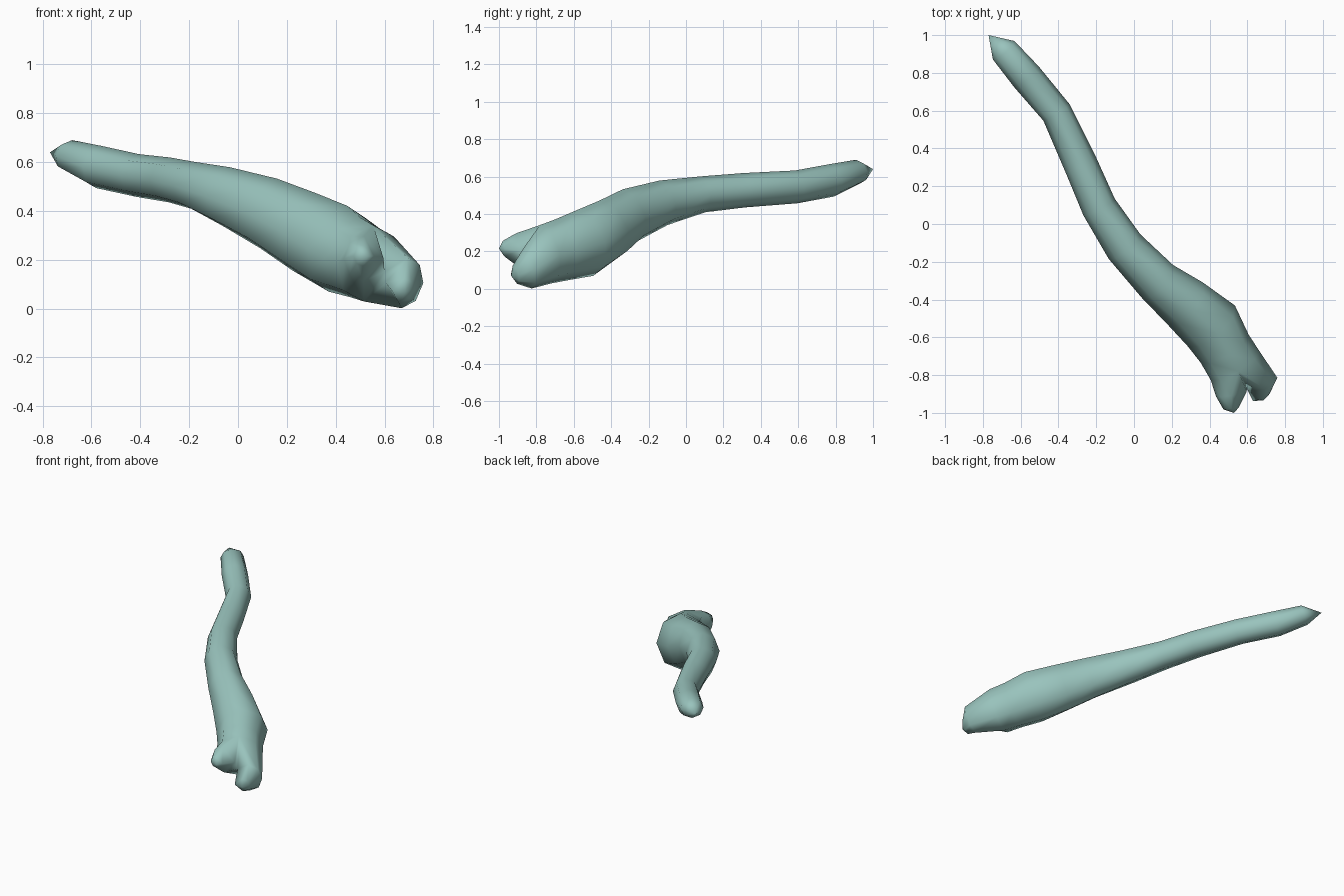
import bpy, bmesh
from math import sin, cos, radians
from mathutils import Vector

cube = bpy.data.objects.get("Cube")
if cube:
    bpy.data.objects.remove(cube, do_unlink=True)

mat = bpy.data.materials.new("pale_teal")
mat.use_nodes = True
colour = (0.32, 0.55, 0.51, 1)
mat.diffuse_color = colour
mat.node_tree.nodes["Principled BSDF"].inputs["Base Color"].default_value = colour

bm = bmesh.new()


def add_ring(centre, direction, width, height, angles):
    """Elliptical ring of vertices facing along a direction."""
    t = Vector(direction).normalized()
    side = t.cross(Vector((0, 0, 1))).normalized()
    up = side.cross(t)
    return [bm.verts.new(Vector(centre) + side * width * cos(radians(a))
                         + up * height * sin(radians(a))) for a in angles]


def bridge(a, b):
    n = len(a)
    for i in range(n):
        j = (i + 1) % n
        bm.faces.new((a[i], a[j], b[j], b[i]))


def fan(ring, point):
    tip = bm.verts.new(point)
    for i in range(len(ring)):
        bm.faces.new((ring[i], ring[i - 1], tip))


# Main shaft: centre x, y, z, half width, half height
tip = (-0.77, 1.0, 0.64)
shaft = [
    (-0.69, 0.92, 0.627, 0.075, 0.065),
    (-0.57, 0.78, 0.58, 0.085, 0.088),
    (-0.41, 0.59, 0.545, 0.082, 0.088),
    (-0.28, 0.31, 0.527, 0.09, 0.092),
    (-0.185, 0.09, 0.505, 0.094, 0.097),
    (-0.05, -0.12, 0.46, 0.106, 0.122),
    (0.125, -0.305, 0.39, 0.12, 0.15),
    (0.27, -0.42, 0.315, 0.145, 0.17),
    (0.41, -0.54, 0.245, 0.165, 0.185),
    (0.48, -0.66, 0.21, 0.147, 0.168),
    (0.535, -0.75, 0.185, 0.15, 0.16),
]
points = [Vector(s[:3]) for s in shaft]
full = [45 * k for k in range(8)]
rings = []
for i, s in enumerate(shaft):
    direction = points[min(i + 1, len(points) - 1)] - points[max(i - 1, 0)]
    rings.append(add_ring(points[i], direction, s[3], s[4], full))
for a, b in zip(rings, rings[1:]):
    bridge(a, b)
fan(rings[0], tip)

# Forked end: the last ring splits into two lobes around a shared saddle point
end = rings[-1]
saddle = bm.verts.new((0.6, -0.86, 0.15))
right_loop = [end[k] for k in (6, 7, 0, 1, 2)] + [saddle]
left_loop = [end[k] for k in (2, 3, 4, 5, 6)] + [saddle]


def lobe(loop, angles, direction, sections, point):
    previous = loop
    for centre, width, height in sections:
        ring = add_ring(centre, direction, width, height, angles)
        bridge(previous, ring)
        previous = ring
    fan(previous, point)


lobe(right_loop, (-90, -45, 0, 45, 90, 180), (0.15, -1, -0.1),
     [((0.515, -0.9, 0.205), 0.082, 0.092), ((0.515, -0.975, 0.215), 0.042, 0.042)],
     (0.53, -1.0, 0.215))
lobe(left_loop, (90, 135, 180, 225, 270, 0), (0.4, -0.85, -0.25),
     [((0.682, -0.85, 0.105), 0.085, 0.107), ((0.675, -0.915, 0.075), 0.05, 0.05)],
     (0.685, -0.935, 0.07))

bmesh.ops.recalc_face_normals(bm, faces=bm.faces)
for f in bm.faces:
    f.smooth = True
mesh = bpy.data.meshes.new("forked_shaft")
bm.to_mesh(mesh)
bm.free()
mesh.materials.append(mat)
obj = bpy.data.objects.new("forked_shaft", mesh)
bpy.context.collection.objects.link(obj)
